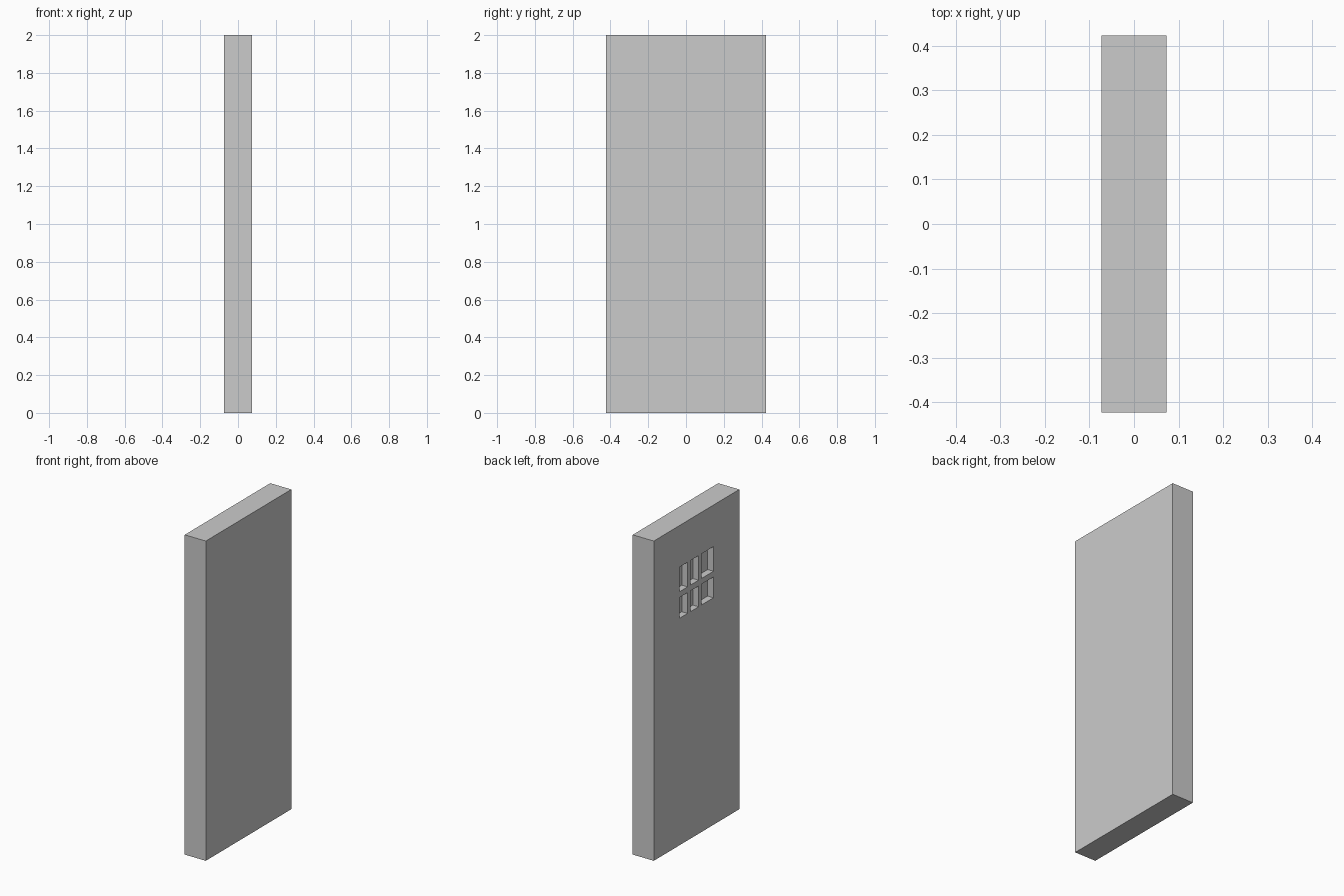
import bpy

if "Cube" in bpy.data.objects:
    bpy.data.objects.remove(bpy.data.objects["Cube"])

HALF_X, HALF_Y, HEIGHT = 0.073, 0.4225, 2.0
RECESS = 0.04


def box(name, x, y, z):
    """Box from (min, max) ranges on each axis."""
    bpy.ops.mesh.primitive_cube_add(size=1, location=[(a + b) / 2 for a, b in (x, y, z)])
    obj = bpy.context.object
    obj.name = name
    obj.scale = [b - a for a, b in (x, y, z)]
    bpy.ops.object.transform_apply(location=True, rotation=False, scale=True)
    return obj


# Door slab
door = box("door_slab", (-HALF_X, HALF_X), (-HALF_Y, HALF_Y), (0, HEIGHT))

# Six blind window recesses: two rows of three on the left (-x) face
columns = [(0.089, 0.167), (-0.02, 0.059), (-0.167, -0.049)]
rows = [(1.42, 1.55), (1.586, 1.74)]
cutters = []
for r, z in enumerate(rows):
    for c, y in enumerate(columns):
        cutter = box(f"pane_cutter_{r}_{c}", (-HALF_X - 0.05, -HALF_X + RECESS), y, z)
        mod = door.modifiers.new(f"pane_{r}_{c}", 'BOOLEAN')
        mod.operation = 'DIFFERENCE'
        mod.solver = 'EXACT'
        mod.object = cutter
        cutters.append(cutter)

# Apply the cuts and remove the cutters
bpy.ops.object.select_all(action='DESELECT')
door.select_set(True)
bpy.context.view_layer.objects.active = door
for mod in list(door.modifiers):
    bpy.ops.object.modifier_apply(modifier=mod.name)
for cutter in cutters:
    bpy.data.objects.remove(cutter, do_unlink=True)
